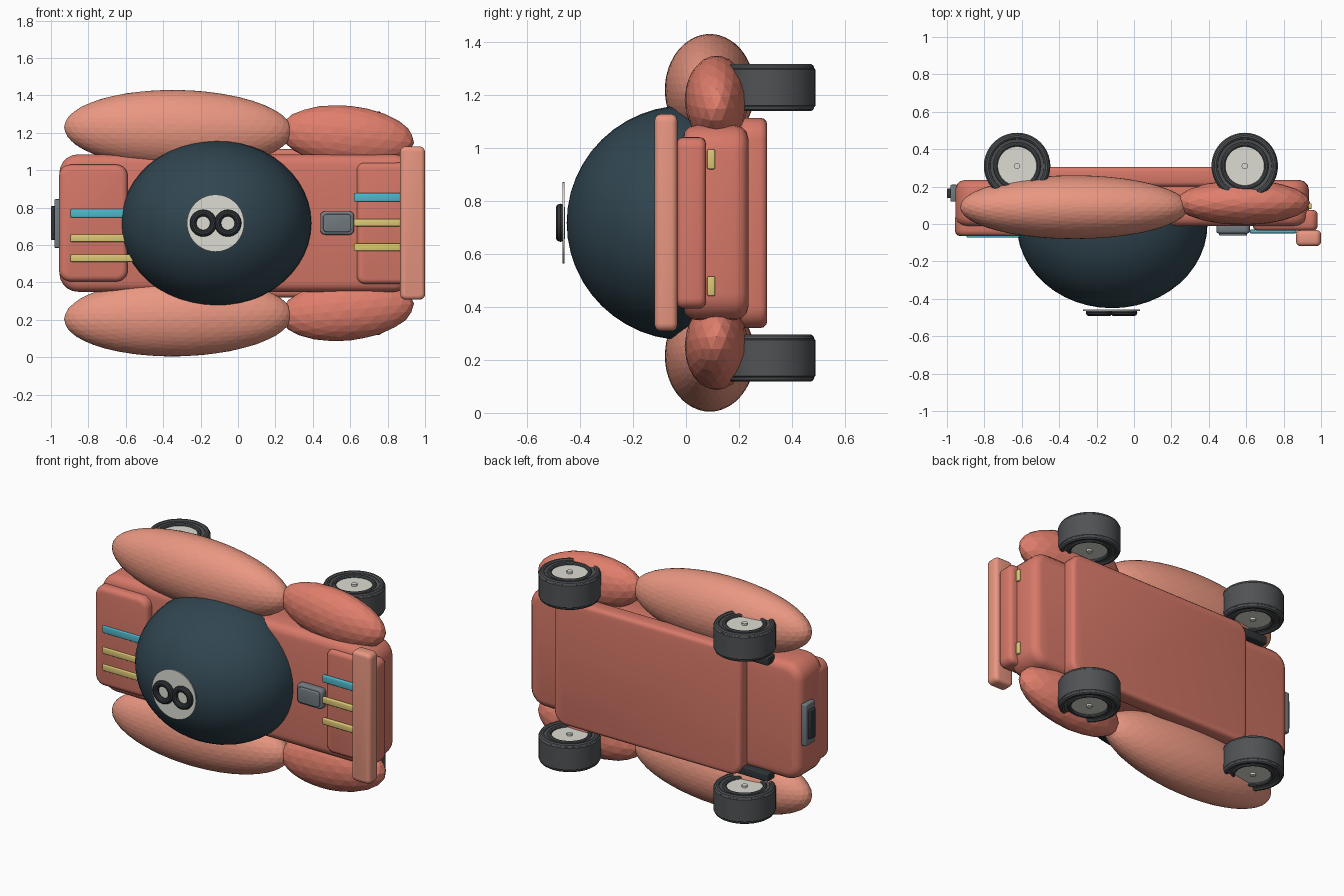
import bpy, bmesh, math
from mathutils import Matrix, Vector

if "Cube" in bpy.data.objects:
    bpy.data.objects.remove(bpy.data.objects["Cube"])

MID = 0.717  # z of the mirror plane (the car lies on its side, roof towards -y)


def material(name, rgb):
    m = bpy.data.materials.new(name)
    m.diffuse_color = (*rgb, 1)
    m.use_nodes = True
    m.node_tree.nodes["Principled BSDF"].inputs["Base Color"].default_value = m.diffuse_color
    return m


RED = material("paint", (0.68, 0.19, 0.14))
LIGHT = material("light_paint", (0.82, 0.31, 0.22))
CORAL = material("coral_paint", (0.75, 0.21, 0.15))
NAVY = material("dome_paint", (0.03, 0.06, 0.08))
WHITE = material("off_white", (0.72, 0.72, 0.65))
BLACK = material("rubber", (0.08, 0.085, 0.09))
DARK = material("dark_trim", (0.03, 0.035, 0.04))
STEEL = material("steel", (0.17, 0.2, 0.22))
YELLOW = material("yellow", (0.72, 0.58, 0.18))
CYAN = material("cyan", (0.08, 0.48, 0.6))


def make(name, bm, mat, smooth=None):
    me = bpy.data.meshes.new(name)
    bm.to_mesh(me)
    bm.free()
    ob = bpy.data.objects.new(name, me)
    bpy.context.collection.objects.link(ob)
    me.materials.append(mat)
    if smooth:
        bpy.context.view_layer.objects.active = ob
        ob.select_set(True)
        bpy.ops.object.shade_smooth_by_angle(angle=math.radians(smooth))
        ob.select_set(False)
    return ob


def box(name, x, y, z, mat, bevel=0.01, corner=0):
    """Rounded box from (min, max) ranges; corner rounds the plan view along y."""
    bm = bmesh.new()
    bmesh.ops.create_cube(bm, size=1)
    size = [r[1] - r[0] for r in (x, y, z)]
    mid = [(r[1] + r[0]) / 2 for r in (x, y, z)]
    bmesh.ops.transform(bm, verts=bm.verts,
                        matrix=Matrix.Translation(mid) @ Matrix.Diagonal((*size, 1)))
    if corner:
        along = [e for e in bm.edges if abs(e.verts[0].co.y - e.verts[1].co.y) > 1e-4]
        bmesh.ops.bevel(bm, geom=along, offset=corner, segments=5, profile=0.5, affect='EDGES')
        rim = [e for e in bm.edges if abs(e.verts[0].co.y - e.verts[1].co.y) < 1e-4]
    else:
        rim = bm.edges[:]
    bmesh.ops.bevel(bm, geom=rim, offset=bevel, segments=3, profile=0.5, affect='EDGES')
    return make(name, bm, mat, 40)


def fender(name, center, radii, tilt, detail, mat):
    bm = bmesh.new()
    bmesh.ops.create_icosphere(bm, subdivisions=detail, radius=1)
    bmesh.ops.transform(bm, verts=bm.verts, matrix=Matrix.Translation(center)
                        @ Matrix.Rotation(tilt, 4, 'Y') @ Matrix.Diagonal((*radii, 1)))
    return make(name, bm, mat)


def lathe(name, profile, center, axis, mat, steps=40, closed=False):
    """Spin (radius, height) points around an axis ('Z' or 'Y')."""
    bm = bmesh.new()
    vs = [bm.verts.new((r, 0, h)) for r, h in profile]
    pairs = list(zip(vs, vs[1:])) + ([(vs[-1], vs[0])] if closed else [])
    es = [bm.edges.new(p) for p in pairs]
    bmesh.ops.spin(bm, geom=vs + es, cent=(0, 0, 0), axis=(0, 0, 1),
                   angle=math.tau, steps=steps, use_duplicate=False)
    bmesh.ops.remove_doubles(bm, verts=bm.verts, dist=1e-5)
    turn = Matrix.Rotation(math.pi / 2, 4, 'X') if axis == 'Y' else Matrix()
    bmesh.ops.transform(bm, verts=bm.verts, matrix=Matrix.Translation(center) @ turn)
    bmesh.ops.recalc_face_normals(bm, faces=bm.faces)
    return make(name, bm, mat, 35)


def ring(name, center, major, minor, axis, mat):
    prof = [(major + minor * math.cos(a * math.tau / 10), minor * math.sin(a * math.tau / 10))
            for a in range(10)]
    return lathe(name, prof, center, axis, mat, closed=True)


# Body shell, floor slab, rear deck, nose and front bumper
box("body", (-0.955, 0.935), (-0.012, 0.235), (0.35, 1.085), RED, 0.05, 0.10)
box("floor_slab", (-0.59, 0.71), (0.2, 0.306), (0.32, 1.113), RED, 0.025, 0.08)
box("rear_deck", (-0.957, -0.59), (-0.065, 0.06), (0.405, 1.03), RED, 0.03, 0.06)
box("nose", (0.635, 0.982), (-0.035, 0.075), (0.393, 1.04), RED, 0.025, 0.04)
box("front_bumper", (0.867, 1.0), (-0.118, -0.033), (0.308, 1.127), LIGHT, 0.022, 0.03)

# Roof dome, cut flat where it meets the body
bm = bmesh.new()
bmesh.ops.create_uvsphere(bm, u_segments=48, v_segments=24, radius=1)
bmesh.ops.transform(bm, verts=bm.verts, matrix=Matrix.Translation((-0.117, 0, MID))
                    @ Matrix.Diagonal((0.51, 0.45, 0.443, 1)) @ Matrix.Rotation(math.pi / 2, 4, 'X'))
bmesh.ops.bisect_plane(bm, geom=bm.verts[:] + bm.edges[:] + bm.faces[:], plane_co=(0, 0.03, 0),
                       plane_no=(0, 1, 0), clear_outer=True)
bmesh.ops.holes_fill(bm, edges=[e for e in bm.edges if e.is_boundary])
make("roof_dome", bm, NAVY, 40)

# Round roof badge with two rings
lathe("roof_disc", [(0, 0.004), (0.153, 0.004), (0.153, -0.004), (0, -0.004)],
      (-0.12, -0.462, MID), 'Y', WHITE)
for i, x in enumerate((-0.186, -0.054)):
    ring(f"roof_ring_{i}", (x, -0.474, MID), 0.054, 0.018, 'Y', DARK)

# Hood intake
box("hood_intake", (0.44, 0.62), (-0.05, 0.0), (0.655, 0.78), STEEL, 0.012, 0.025)
box("hood_intake_top", (0.455, 0.605), (-0.062, -0.045), (0.67, 0.765), STEEL, 0.005, 0.02)

# Racing stripes on the nose and rear deck
for i, (zf, zr, mat) in enumerate(((0.855, 0.77, CYAN), (0.72, 0.637, YELLOW), (0.588, 0.53, YELLOW))):
    h = 0.023 if mat is CYAN else 0.02
    box(f"nose_stripe_{i}", (0.62, 0.868), (-0.05, -0.03), (zf - h, zf + h), mat, 0.006)
    box(f"deck_stripe_{i}", (-0.895, -0.56), (-0.073, -0.05), (zr - h, zr + h), mat, 0.006)

# Rear plate
box("rear_plate", (-0.982, -0.945), (0.12, 0.21), (0.585, 0.845), STEEL, 0.006)
box("rear_plate_inset", (-1.0, -0.975), (0.138, 0.19), (0.627, 0.808), DARK, 0.005)

# Mirrored pairs: fenders, headlights, side bars and wheels
for side, s in (("left", 1), ("right", -1)):
    fender(f"rear_fender_{side}", (-0.32, 0.09, MID + s * 0.502), (0.61, 0.17, 0.21),
           s * 0.02, 4, LIGHT)
    fender(f"front_fender_{side}", (0.583, 0.115, MID + s * 0.465), (0.36, 0.12, 0.163),
           s * 0.1, 3, CORAL)
    z = MID + s * 0.239
    box(f"headlight_{side}", (0.9, 0.95), (0.08, 0.11), (z - 0.037, z + 0.037), YELLOW, 0.006)
    z = MID + s * 0.365
    box(f"side_bar_{side}", (-0.76, -0.51), (0.2, 0.275), (z - 0.025, z + 0.025), DARK, 0.006)
    for end, x in (("rear", -0.625), ("front", 0.592)):
        c = Vector((x, 0.31, MID + s * 0.51))
        lathe(f"{end}_tyre_{side}",
              [(0.115, -0.068), (0.13, -0.078), (0.168, -0.078), (0.178, -0.068),
               (0.178, 0.068), (0.168, 0.078), (0.13, 0.078), (0.115, 0.068)],
              c, 'Z', BLACK, closed=True)
        lathe(f"{end}_hub_{side}", [(0, -0.07), (0.118, -0.07), (0.118, 0.07), (0, 0.07)],
              c, 'Z', WHITE)
        lathe(f"{end}_hub_cap_{side}", [(0, -0.082), (0.017, -0.082), (0.017, 0.082), (0, 0.082)],
              c, 'Z', WHITE, 12)
        for k in (-1, 1):
            ring(f"{end}_tyre_lip_{side}_{k}", c + Vector((0, 0, k * 0.073)), 0.158, 0.016, 'Z', BLACK)
            ring(f"{end}_hub_rim_{side}_{k}", c + Vector((0, 0, k * 0.073)), 0.116, 0.012, 'Z', BLACK)
